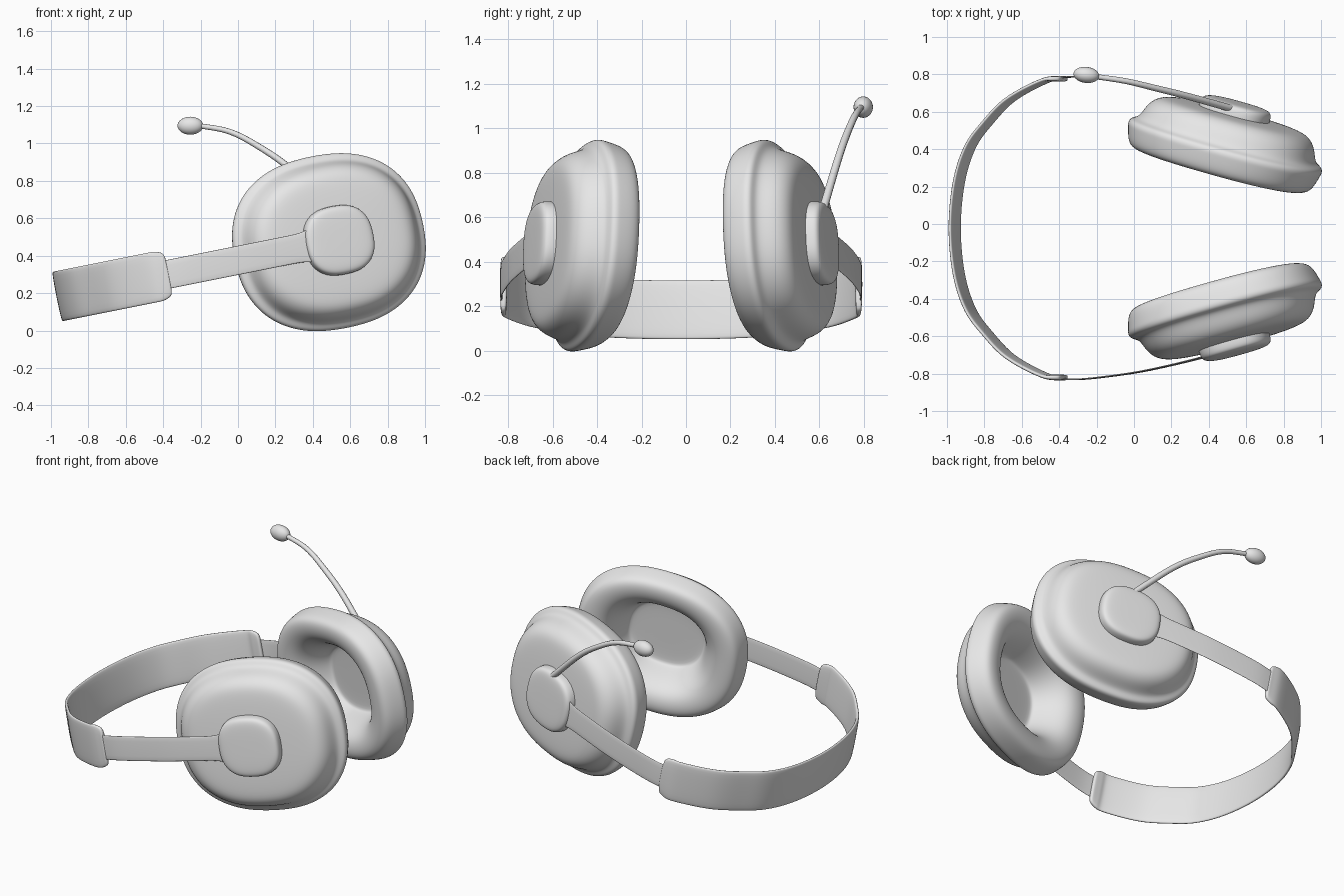
import bpy, bmesh, math
from mathutils import Matrix, Vector

cube = bpy.data.objects.get("Cube")
if cube:
    bpy.data.objects.remove(cube)

grey = bpy.data.materials.new("light_grey")
grey.use_nodes = True
GREY = (0.8, 0.8, 0.8, 1)
grey.diffuse_color = GREY
grey.node_tree.nodes["Principled BSDF"].inputs["Base Color"].default_value = GREY

# Headset frame: x along the arms, y across, z along the strap width
FRAME = Matrix.Translation((0.49, -0.022, 0.473)) @ Matrix.Rotation(-math.atan(0.2), 4, 'Y')
# Ear cup frame: x across the cup, y up, z outward
YAW = math.radians(15.6)
side = Vector((math.cos(YAW), math.sin(YAW), 0))
out = Vector((math.sin(YAW), -math.cos(YAW), 0))
up = Vector((0, 0, 1)) - out * 0.035
CUP = Matrix((side, up, out)).transposed().to_4x4()
CUP.translation = (0, -0.443, 0)


def loft(name, rings, mirror=False, levels=2):
    """Skin a list of equal rings, cap both ends and smooth the result."""
    bm = bmesh.new()
    flip = Vector((1, -1 if mirror else 1, 1))
    loops = [[bm.verts.new(FRAME @ (Vector(p) * flip)) for p in ring] for ring in rings]
    n = len(loops[0])
    for a, b in zip(loops, loops[1:]):
        for i in range(n):
            j = (i + 1) % n
            bm.faces.new((a[i], a[j], b[j], b[i]))
    bm.faces.new(loops[0])
    bm.faces.new(loops[-1])
    bmesh.ops.recalc_face_normals(bm, faces=bm.faces)
    mesh = bpy.data.meshes.new(name)
    bm.to_mesh(mesh)
    bm.free()
    return finish(name, mesh, levels)


def finish(name, mesh, levels):
    mesh.shade_smooth()
    mesh.materials.append(grey)
    obj = bpy.data.objects.new(name, mesh)
    bpy.context.collection.objects.link(obj)
    if levels:
        mod = obj.modifiers.new("smooth", 'SUBSURF')
        mod.levels = mod.render_levels = levels
    return obj


def cup_rings(profile, aspect, power, count=36):
    """Rounded-square rings from (radius, outward offset) pairs."""
    def axis(v):
        return math.copysign(abs(v) ** (2 / power), v)
    angles = [2 * math.pi * i / count for i in range(count)]
    return [[CUP @ Vector((r * axis(math.cos(a)), r * aspect * axis(math.sin(a)), d))
             for a in angles] for r, d in profile]


def spline(points, steps=5):
    """Catmull-Rom curve through the points."""
    pts = [Vector(p) for p in points]
    pts = [2 * pts[0] - pts[1]] + pts + [2 * pts[-1] - pts[-2]]
    result = []
    for a, b, c, d in zip(pts, pts[1:], pts[2:], pts[3:]):
        for k in range(steps):
            t = k / steps
            result.append(0.5 * (2 * b + (c - a) * t + (2 * a - 5 * b + 4 * c - d) * t ** 2
                                 + (3 * b - a - 3 * c + d) * t ** 3))
    return result + [pts[-2]]


def strap_rings(path, size):
    """Flat rounded sections; size(i, count) gives half width and thickness."""
    rings = []
    for i, p in enumerate(path):
        t = (path[min(i + 1, len(path) - 1)] - path[max(i - 1, 0)]).normalized()
        normal = Vector((-t.y, t.x, 0))
        w, h = size(i, len(path))
        e = min(0.012, w / 4)
        section = [(w, -0.3), (w, -0.7), (w - e, -1), (e - w, -1),
                   (-w, -0.7), (-w, -0.3), (e - w, 0), (w - e, 0)]
        rings.append([Vector((p.x, p.y, z)) + normal * k * h for z, k in section])
    return rings


# Profiles run from the centre of one face round to the other
shell = [(0.04, 0.178), (0.2, 0.176), (0.34, 0.17), (0.41, 0.158), (0.455, 0.115),
         (0.475, 0.06), (0.492, 0.025), (0.528, 0.012), (0.534, -0.012)]
cushion = [(0.53, -0.03), (0.515, -0.085), (0.495, -0.125), (0.455, -0.14), (0.4, -0.138),
           (0.345, -0.118), (0.3, -0.07), (0.265, 0.0), (0.24, 0.07), (0.225, 0.08), (0.04, 0.08)]
hub = [(0.03, 0.238), (0.13, 0.237), (0.172, 0.232), (0.188, 0.218),
       (0.192, 0.19), (0.192, 0.155), (0.18, 0.15), (0.03, 0.15)]

# Thin arm from the hub to the headband sleeve
arm_path = spline([(-0.02, -0.668), (-0.13, -0.697), (-0.3, -0.738), (-0.5, -0.778),
                   (-0.755, -0.81), (-0.885, -0.811), (-0.96, -0.8)])


def arm_size(i, count):
    flare = max(0, 1 - i / 7) ** 2
    return 0.077 + 0.07 * flare, 0.009


for label, mirrored in (("right", False), ("left", True)):
    loft(label + "_ear_cup", cup_rings(shell + cushion, 0.882, 2.35), mirrored)
    loft(label + "_hub", cup_rings(hub, 0.97, 2.5), mirrored)
    loft(label + "_arm", strap_rings(arm_path, arm_size), mirrored, 1)

# Wide curved headband with rounded ends
half = [(-0.875, -0.816), (-0.985, -0.802), (-1.18, -0.70), (-1.31, -0.57),
        (-1.405, -0.44), (-1.467, -0.25)]
band_path = spline(half + [(-1.49, 0)] + [(x, -y) for x, y in reversed(half)])


def band_size(i, count):
    edge = min(i, count - 1 - i)
    width = (0.105, 0.122, 0.13)[edge] if edge < 3 else 0.135
    return width, 0.032 if edge < 4 else 0.025


loft("headband", strap_rings(band_path, band_size))

# Microphone boom, tapering toward the tip
curve = bpy.data.curves.new("microphone_boom", 'CURVE')
curve.dimensions = '3D'
curve.bevel_depth = 0.016
curve.bevel_resolution = 3
curve.use_fill_caps = True
boom_path = spline([(0.53, 0.615, 0.63), (0.28, 0.685, 0.865), (0.1, 0.73, 0.99),
                    (-0.05, 0.765, 1.065), (-0.22, 0.79, 1.097)], 6)
line = curve.splines.new('POLY')
line.points.add(len(boom_path) - 1)
for i, (point, p) in enumerate(zip(line.points, boom_path)):
    point.co = (*p, 1)
    point.radius = 1.2 - 0.35 * i / len(boom_path)
line.use_smooth = True
curve.materials.append(grey)
bpy.context.collection.objects.link(bpy.data.objects.new("microphone_boom", curve))

# Microphone capsule
bm = bmesh.new()
bmesh.ops.create_uvsphere(bm, u_segments=28, v_segments=18, radius=1)
bm.transform(Matrix.Translation((-0.255, 0.797, 1.095)) @ Matrix.Rotation(-0.12, 4, 'Z')
             @ Matrix.Diagonal((0.069, 0.043, 0.048, 1)))
capsule = bpy.data.meshes.new("microphone_capsule")
bm.to_mesh(capsule)
bm.free()
finish("microphone_capsule", capsule, 0)
